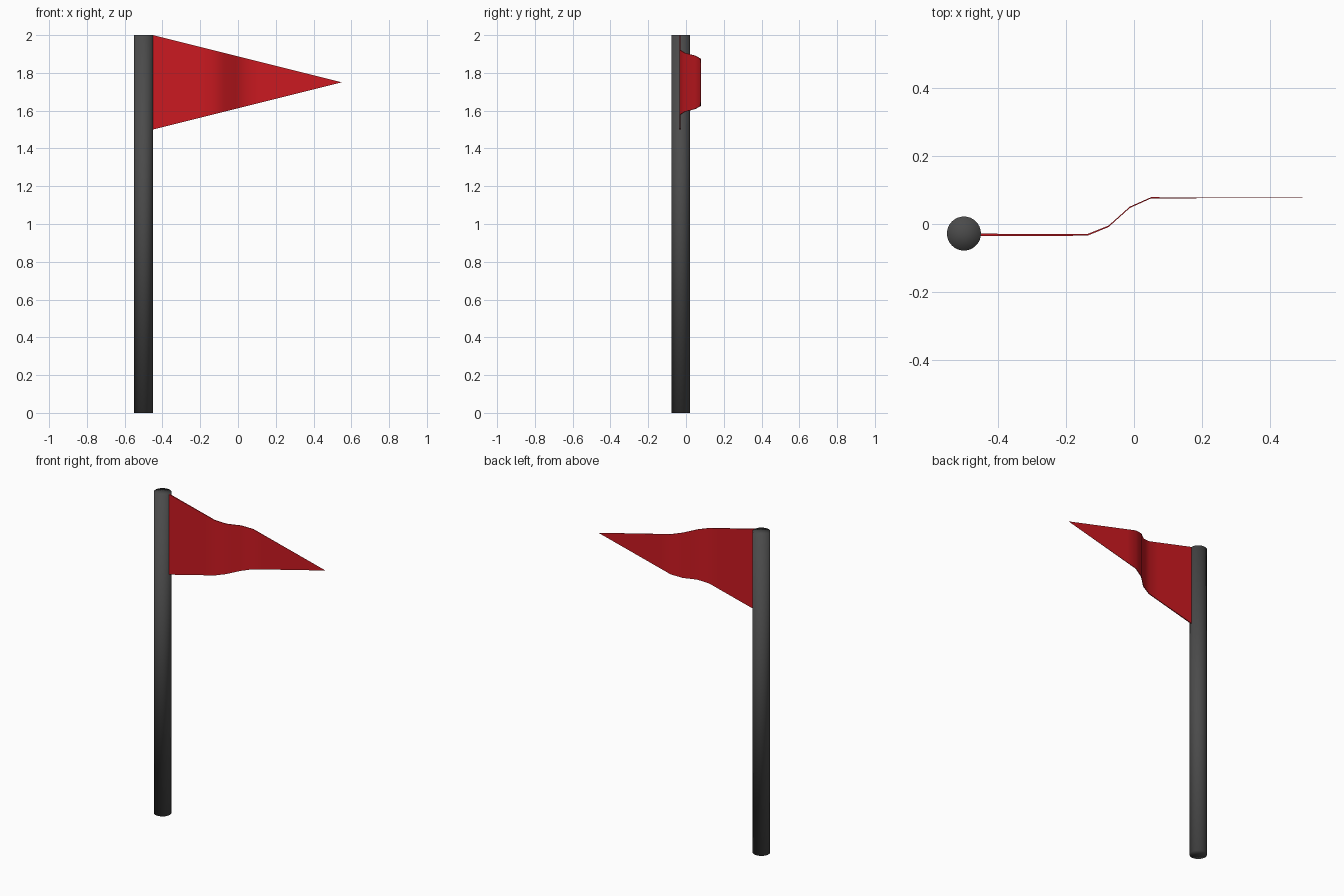
import bpy, bmesh

if "Cube" in bpy.data.objects:
    bpy.data.objects.remove(bpy.data.objects["Cube"])


def make_object(name, bm, color):
    bmesh.ops.recalc_face_normals(bm, faces=bm.faces)
    mesh = bpy.data.meshes.new(name)
    bm.to_mesh(mesh)
    bm.free()
    obj = bpy.data.objects.new(name, mesh)
    bpy.context.collection.objects.link(obj)
    mat = bpy.data.materials.new(name + "_color")
    mat.diffuse_color = color
    mat.use_nodes = True
    mat.node_tree.nodes["Principled BSDF"].inputs["Base Color"].default_value = mat.diffuse_color
    mesh.materials.append(mat)
    for p in mesh.polygons:
        p.use_smooth = True
    return obj


# Pole: plain cylinder with fan caps
bm = bmesh.new()
bmesh.ops.create_cone(bm, cap_ends=True, cap_tris=True, segments=32,
                      radius1=0.05, radius2=0.05, depth=2)
bmesh.ops.translate(bm, verts=bm.verts, vec=(-0.5, -0.028, 1))
make_object("pole", bm, (0.07, 0.07, 0.07, 1))

# Pennant: tapering thin sheet with one ripple in the middle
STEPS = 16
X0, LENGTH, HALF_HEIGHT, HALF_THICK = -0.45, 1.0, 0.25, 0.0035
ripple = {5: -0.032, 6: -0.007, 7: 0.049}
bm = bmesh.new()
rings = []
for i in range(STEPS):
    t = i / STEPS
    y = ripple.get(i, -0.032 if i < 5 else 0.077)
    h, d = HALF_HEIGHT * (1 - t), HALF_THICK * (1 - t)
    rings.append([bm.verts.new((X0 + LENGTH * t, y + sy * d, 1.75 + sz * h))
                  for sy, sz in ((-1, -1), (1, -1), (1, 1), (-1, 1))])
tip = bm.verts.new((X0 + LENGTH, 0.077, 1.75))
bm.faces.new(rings[0])
for a, b in zip(rings, rings[1:]):
    for k in range(4):
        n = (k + 1) % 4
        bm.faces.new((a[k], a[n], b[n], b[k]))
for k in range(4):
    bm.faces.new((rings[-1][k], rings[-1][(k + 1) % 4], tip))
flag = make_object("pennant", bm, (0.6, 0.01, 0.015, 1))

# Keep the thin rim of the cloth crisp
bpy.context.view_layer.objects.active = flag
flag.select_set(True)
bpy.ops.object.shade_smooth_by_angle(angle=0.6)
